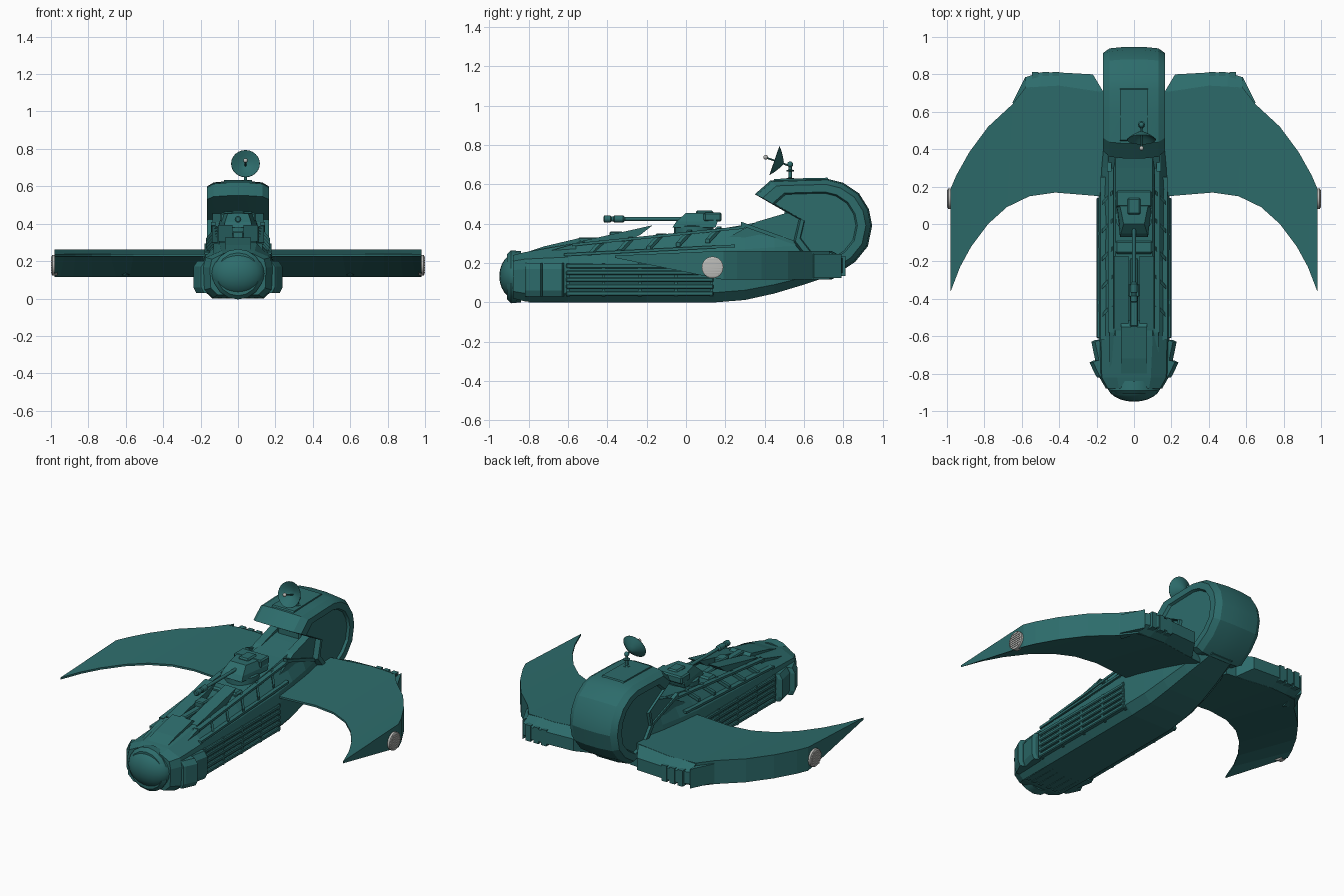
import bpy, bmesh, math
from mathutils import Vector, Matrix

def material(name, rgb):
    m = bpy.data.materials.new(name)
    m.diffuse_color = (*rgb, 1)
    return m
TEAL = material("teal", (0.026, 0.15, 0.148))
GREY = material("light_grey", (0.5, 0.5, 0.48))

def finish(name, bm, mirror=False, mat=TEAL, smooth=None, bevel=0):
    bmesh.ops.recalc_face_normals(bm, faces=bm.faces)
    me = bpy.data.meshes.new(name)
    bm.to_mesh(me); bm.free()
    ob = bpy.data.objects.new(name, me)
    bpy.context.collection.objects.link(ob)
    me.materials.append(mat)
    if mirror:
        ob.modifiers.new("mirror", 'MIRROR')
    if bevel:
        b = ob.modifiers.new("bevel", 'BEVEL')
        b.width, b.segments = bevel, 1
    if smooth:
        bpy.ops.object.select_all(action='DESELECT')
        ob.select_set(True)
        bpy.context.view_layer.objects.active = ob
        bpy.ops.object.shade_smooth_by_angle(angle=math.radians(smooth))
    return ob

def loft(name, rings, **kw):
    """Skin closed rings of equal size and cap both ends."""
    bm = bmesh.new()
    vs = [[bm.verts.new(p) for p in r] for r in rings]
    n = len(rings[0])
    for a, b in zip(vs, vs[1:]):
        for i in range(n):
            bm.faces.new((a[i], a[(i+1) % n], b[(i+1) % n], b[i]))
    bm.faces.new(vs[0]); bm.faces.new(vs[-1])
    return finish(name, bm, **kw)

def prism(name, yz, x0, x1, **kw):
    return loft(name, [[(x, y, z) for y, z in yz] for x in (x0, x1)], **kw)

def boxes(name, spans, **kw):
    """Several boxes in one part, each given as x0,x1,y0,y1,z0,z1."""
    bm = bmesh.new()
    for x0, x1, y0, y1, z0, z1 in spans:
        m = Matrix.Translation(((x0+x1)/2, (y0+y1)/2, (z0+z1)/2)) @ Matrix.Diagonal((x1-x0, y1-y0, z1-z0, 1))
        bmesh.ops.create_cube(bm, size=1, matrix=m)
    return finish(name, bm, **kw)

def lathe(name, origin, axis, profile, seg=20, **kw):
    """Rings of (distance along axis, radius)."""
    q = Vector(axis).to_track_quat('Z', 'Y')
    rings = [[Vector(origin) + q @ Vector((r*math.cos(2*math.pi*i/seg), r*math.sin(2*math.pi*i/seg), d))
              for i in range(seg)] for d, r in profile]
    return loft(name, rings, smooth=35, **kw)

def ball(name, loc, radii, seg=24, mat=TEAL):
    bm = bmesh.new()
    bmesh.ops.create_uvsphere(bm, u_segments=seg, v_segments=seg//2, radius=1,
                              matrix=Matrix.Translation(loc) @ Matrix.Diagonal((*radii, 1)))
    return finish(name, bm, mat=mat, smooth=40)

# Lower hull: y, bottom z, half width, shoulder z, top half width, top z
def hull_ring(y, zb, w, zs, wt, zt):
    half = [(w*0.72, zb), (w*0.97, zb+(zs-zb)*0.2), (w, zb+(zs-zb)*0.8), (w*0.93, zs+0.01), (wt, zt)]
    return [(x, y, z) for x, z in half] + [(-x, y, z) for x, z in reversed(half)]
loft("hull", [hull_ring(*s) for s in (
    (-0.88, 0.02, 0.15, 0.2, 0.08, 0.24), (-0.82, 0.005, 0.185, 0.21, 0.09, 0.255),
    (-0.6, 0.0, 0.19, 0.22, 0.1, 0.295), (-0.2, 0.0, 0.19, 0.235, 0.1, 0.325),
    (0.15, 0.0, 0.19, 0.25, 0.1, 0.37), (0.3, 0.012, 0.18, 0.26, 0.1, 0.395),
    (0.45, 0.045, 0.165, 0.27, 0.1, 0.425), (0.6, 0.09, 0.14, 0.28, 0.1, 0.45),
    (0.78, 0.15, 0.1, 0.3, 0.08, 0.45))])

# Nose dome and collar
ball("nose_dome", (0, -0.86, 0.133), (0.145, 0.09, 0.118))
lathe("nose_collar", (0, -0.91, 0.13), (0, 1, 0), [(0, 0.115), (0.02, 0.135), (0.07, 0.13)], 16)
# Two overlapping flared cheek plates
for nm, y0, y1, xf, xr in (("front_cheek", -0.82, -0.73, 0.205, 0.238), ("rear_cheek", -0.75, -0.62, 0.205, 0.228)):
    loft(nm, [[(0.15, y, 0.03), (x-0.015, y, 0.03), (x, y, 0.06), (x, y, 0.17), (x-0.02, y, 0.2), (0.15, y, 0.2)]
              for y, x in ((y0, xf-0.008), (y0+0.01, xf), (y1-0.01, xr), (y1, xr-0.02))][::1], mirror=True)
prism("nose_shield", [(-0.9, 0.225), (-0.72, 0.285), (-0.55, 0.325), (-0.5, 0.29), (-0.88, 0.2)], -0.07, 0.07)
prism("nose_shield_side", [(-0.84, 0.22), (-0.7, 0.26), (-0.56, 0.30), (-0.56, 0.22)], 0.07, 0.13, mirror=True)

# Ribbed side panels
boxes("side_ribs", [(0.17, 0.2, -0.61, 0.14, z-0.012, z+0.012) for z in (0.045, 0.08, 0.115, 0.15, 0.185)],
      mirror=True, bevel=0.005)
boxes("side_bands", [(0.165, 0.196, y-0.008, y+0.008, 0.03, 0.2) for y in (-0.6, -0.42, -0.235, -0.05, 0.13)], mirror=True)
boxes("belly_ribs", [(x-0.012, x+0.012, -0.8, 0.12, -0.0, 0.02) for x in (0.03, 0.075, 0.12)], mirror=True)

# Sloping trusses along the upper flanks
def slant(name, y0, y1, z0, z1, x, h=0.014, w=0.015):
    prism(name, [(y0, z0), (y1, z1), (y1, z1+h), (y0, z0+h)], x-w, x+w, mirror=True)
slant("lower_flank_rail", -0.62, 0.25, 0.235, 0.28, 0.165)
slant("upper_flank_rail", -0.58, 0.3, 0.285, 0.375, 0.125)
for k in range(5):
    y = -0.5 + 0.15*k
    z = 0.24 + 0.018*k
    loft("flank_strut", [[(0.172, y, z-0.01), (0.172, y+0.02, z-0.01), (0.115, y+0.08, z+0.055), (0.115, y+0.06, z+0.055)],
                         [(0.172, y, z+0.01), (0.172, y+0.02, z+0.01), (0.115, y+0.08, z+0.075), (0.115, y+0.06, z+0.075)]],
         mirror=True)
# Wedge flaps on the spine and the barrel rest between them
prism("spine_flap", [(-0.56, 0.305), (-0.17, 0.392), (-0.23, 0.345), (-0.3, 0.31)], 0.03, 0.108, mirror=True)
boxes("barrel_rest", [(-0.022, 0.022, -0.55, -0.18, 0.3, 0.33), (-0.03, 0.03, -0.39, -0.32, 0.32, 0.36)], bevel=0.006)
boxes("spine_deck", [(-0.1, 0.1, -0.16, -0.09, 0.32, 0.35)], bevel=0.01)

# Gun turret
lathe("turret_ring", (0, 0.04, 0.34), (0, 0, 1), [(0, 0.1), (0.045, 0.1), (0.05, 0.09)], 16)
loft("turret_body", [[(-a, y0, z), (a, y0, z), (b, y1, z), (-b, y1, z)] for z, y0, y1, a, b in
                     ((0.38, -0.07, 0.15, 0.075, 0.1), (0.41, -0.05, 0.16, 0.07, 0.1), (0.455, 0.0, 0.12, 0.055, 0.08))])
boxes("turret_box", [(-0.095, 0.095, 0.09, 0.18, 0.41, 0.458), (-0.035, 0.035, 0.05, 0.14, 0.44, 0.467)], bevel=0.008)
lathe("gun_barrel", (0, -0.42, 0.424), (0, 1, 0),
      [(0, 0.012), (0.005, 0.018), (0.035, 0.018), (0.04, 0.013), (0.05, 0.013), (0.055, 0.018), (0.1, 0.018),
       (0.11, 0.01), (0.4, 0.01)], 12)

# Horseshoe tail: side profile shrunk towards each flank
tail = [(0.43, 0.62), (0.57, 0.625), (0.72, 0.628), (0.8, 0.608), (0.88, 0.555), (0.93, 0.475), (0.947, 0.39), (0.925, 0.285),
        (0.86, 0.205), (0.76, 0.14), (0.64, 0.17), (0.54, 0.3), (0.57, 0.425), (0.48, 0.475), (0.35, 0.55)]
half = [(0.05, 1), (0.13, 0.97), (0.165, 0.88), (0.165, 0.72), (0.15, 0.69)]
loft("tail_shell", [[(x, 0.68+(y-0.68)*s, 0.39+(z-0.39)*s) for y, z in tail]
                    for x, s in [(-x, s) for x, s in reversed(half)] + half], smooth=22)
prism("tail_top_plate", [(0.43, 0.6), (0.45, 0.628), (0.72, 0.634), (0.74, 0.6)], -0.075, 0.075)
# Neck side plates between the spine and the tail
prism("neck_plate", [(0.16, 0.3), (0.36, 0.41), (0.53, 0.46), (0.58, 0.42), (0.6, 0.27), (0.4, 0.26)], 0.085, 0.135, mirror=True)
slant("neck_rail", 0.28, 0.56, 0.39, 0.29, 0.132, 0.02, 0.012)
boxes("neck_block", [(-0.08, 0.08, 0.5, 0.62, 0.4, 0.52)], bevel=0.01)

# Crescent wings: thin leading edge, thick trailing edge
inner = [(0.1, 0.15), (0.2, 0.15), (0.42, 0.168), (0.56, 0.148), (0.68, 0.09), (0.78, 0.0), (0.87, -0.12), (0.93, -0.23), (0.98, -0.36)]
outer = [(0.1, 0.7), (0.2, 0.71), (0.4, 0.74), (0.58, 0.73), (0.65, 0.64), (0.78, 0.52), (0.88, 0.385), (0.95, 0.26), (0.98, 0.19)]
loft("wing", [[(*a, 0.238), (*b, 0.262), (*b, 0.115), (*a, 0.226)] for a, b in zip(inner, outer)], mirror=True)
# Rear wing fairing with its thruster notch
loft("wing_rear_fairing", [[(xa, ya, 0.262), (xb, yb, 0.225), (xb, yb, 0.15), (xa, ya, 0.115)] for xa, ya, xb, yb in
     ((0.16, 0.70, 0.22, 0.8), (0.4, 0.738, 0.4, 0.81), (0.5, 0.735, 0.5, 0.81), (0.58, 0.72, 0.58, 0.785))], mirror=True)
loft("wing_corner", [[(0.57, 0.7, z), (0.58, 0.79, z), (0.61, 0.73, z), (0.65, 0.65, z), (0.6, 0.6, z)] for z in (0.125, 0.245)], mirror=True)
boxes("thruster_block", [(x, x+0.035, 0.74, 0.812, 0.135, 0.235) for x in (0.4, 0.455, 0.51)], mirror=True)

# Round slatted vents at the wing tips
lathe("wing_vent", (0.965, 0.135, 0.178), (1, 0, 0), [(0, 0.055), (0.028, 0.055), (0.032, 0.047)], 24, mat=GREY, mirror=True)
spans = []
for k in range(-3, 4):
    z = k*0.013
    w = math.sqrt(0.048**2 - z*z)
    spans.append((0.99, 1.0, 0.135-w, 0.135+w, 0.178+z-0.0035, 0.178+z+0.0035))
boxes("wing_vent_slats", spans, mat=GREY, mirror=True)

# Antenna: mast, dish and feed
lathe("antenna_mast", (0.04, 0.53, 0.62), (0, 0, 1),
      [(0, 0.02), (0.012, 0.02), (0.014, 0.009), (0.045, 0.009), (0.047, 0.02), (0.053, 0.02), (0.055, 0.008), (0.08, 0.008)], 12)
ball("antenna_joint", (0.04, 0.53, 0.702), (0.015, 0.015, 0.015), 12)
aim = Vector((0, -0.945, 0.326))
lathe("antenna_arm", (0.04, 0.535, 0.692), aim, [(0, 0.005), (0.14, 0.004)], 8)
lathe("antenna_dish", (0.04, 0.495, 0.706), aim,
      [(0, 0.008), (0.012, 0.03), (0.028, 0.055), (0.046, 0.077), (0.048, 0.076), (0.031, 0.052), (0.017, 0.028), (0.01, 0.006)], 24)
ball("antenna_feed", (0.04, 0.405, 0.738), (0.012, 0.012, 0.012), 12, GREY)
